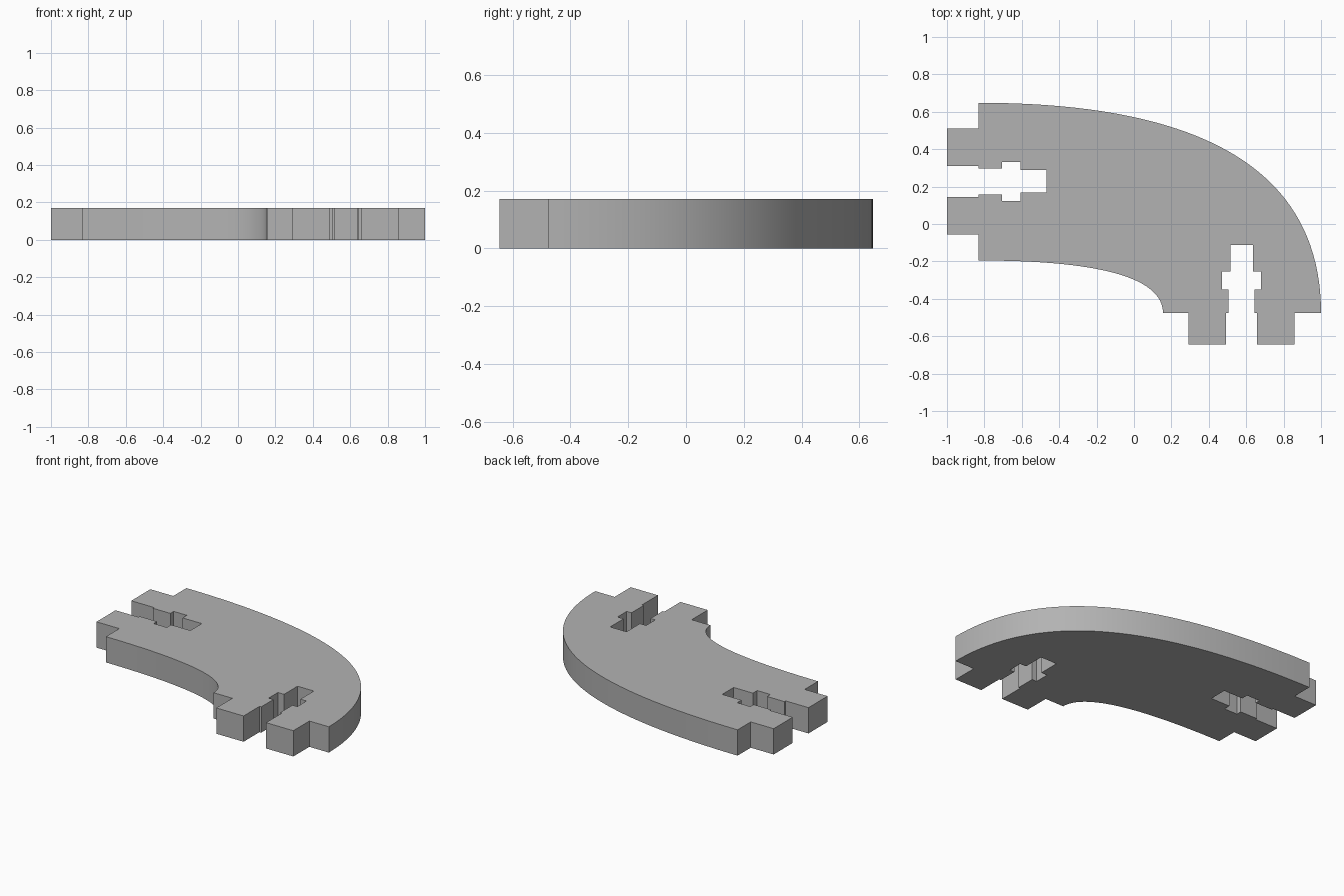
import bpy, bmesh
from mathutils import Vector

HEIGHT = 0.171
STEPS = 40

cube = bpy.data.objects.get("Cube")
if cube:
    bpy.data.objects.remove(cube, do_unlink=True)

grey = bpy.data.materials.new("light_grey")
grey.use_nodes = True
colour = (0.45, 0.45, 0.45, 1)
grey.diffuse_color = colour
grey.node_tree.nodes["Principled BSDF"].inputs["Base Color"].default_value = colour


def arc(start, corner, end):
    """Quarter bend as a quadratic curve pulled towards its corner."""
    a, c, b = Vector(start), Vector(corner), Vector(end)
    return [a * (1 - t) ** 2 + c * 2 * t * (1 - t) + b * t * t
            for t in (i / STEPS for i in range(STEPS + 1))]


def joint(tip, inward, across):
    """Two tabs with a stepped key slot between them, walked along 'across'."""
    tip, inward, across = Vector(tip), Vector(inward), Vector(across)
    # (half width, depth from the tab tips)
    half = [(0.2825, 0.168), (0.2825, 0), (0.0825, 0), (0.0825, 0.168),
            (0.07, 0.168), (0.07, 0.295), (0.105, 0.295), (0.105, 0.392),
            (0.06, 0.392), (0.06, 0.533)]
    walk = [(-w, d) for w, d in half] + half[::-1]
    return [tip + across * w + inward * d for w, d in walk]


# Outline: outer bend, front joint, inner bend, left-hand joint
outline = arc((-0.832, 0.648), (1, 0.648), (1, -0.477))
outline += joint((0.575, -0.645), (0, 1), (-1, 0))
outline += arc((0.155, -0.477), (0.155, -0.195), (-0.832, -0.195))
outline += joint((-1, 0.2275), (1, 0), (0, 1))

# Extrude the outline into a solid slab
bm = bmesh.new()
base = bm.faces.new([bm.verts.new((p.x, p.y, 0)) for p in outline])
top = bmesh.ops.extrude_face_region(bm, geom=[base], use_keep_orig=True)
bmesh.ops.translate(bm, vec=(0, 0, HEIGHT),
                    verts=[g for g in top["geom"] if isinstance(g, bmesh.types.BMVert)])
bmesh.ops.recalc_face_normals(bm, faces=bm.faces)
bmesh.ops.triangulate(bm, faces=[f for f in bm.faces if len(f.verts) > 4])

mesh = bpy.data.meshes.new("curved_track_piece")
bm.to_mesh(mesh)
bm.free()
mesh.materials.append(grey)
piece = bpy.data.objects.new("curved_track_piece", mesh)
bpy.context.collection.objects.link(piece)

# Smooth bends, crisp edges
bpy.ops.object.select_all(action="DESELECT")
piece.select_set(True)
bpy.context.view_layer.objects.active = piece
bpy.ops.object.shade_smooth_by_angle(angle=0.5)
